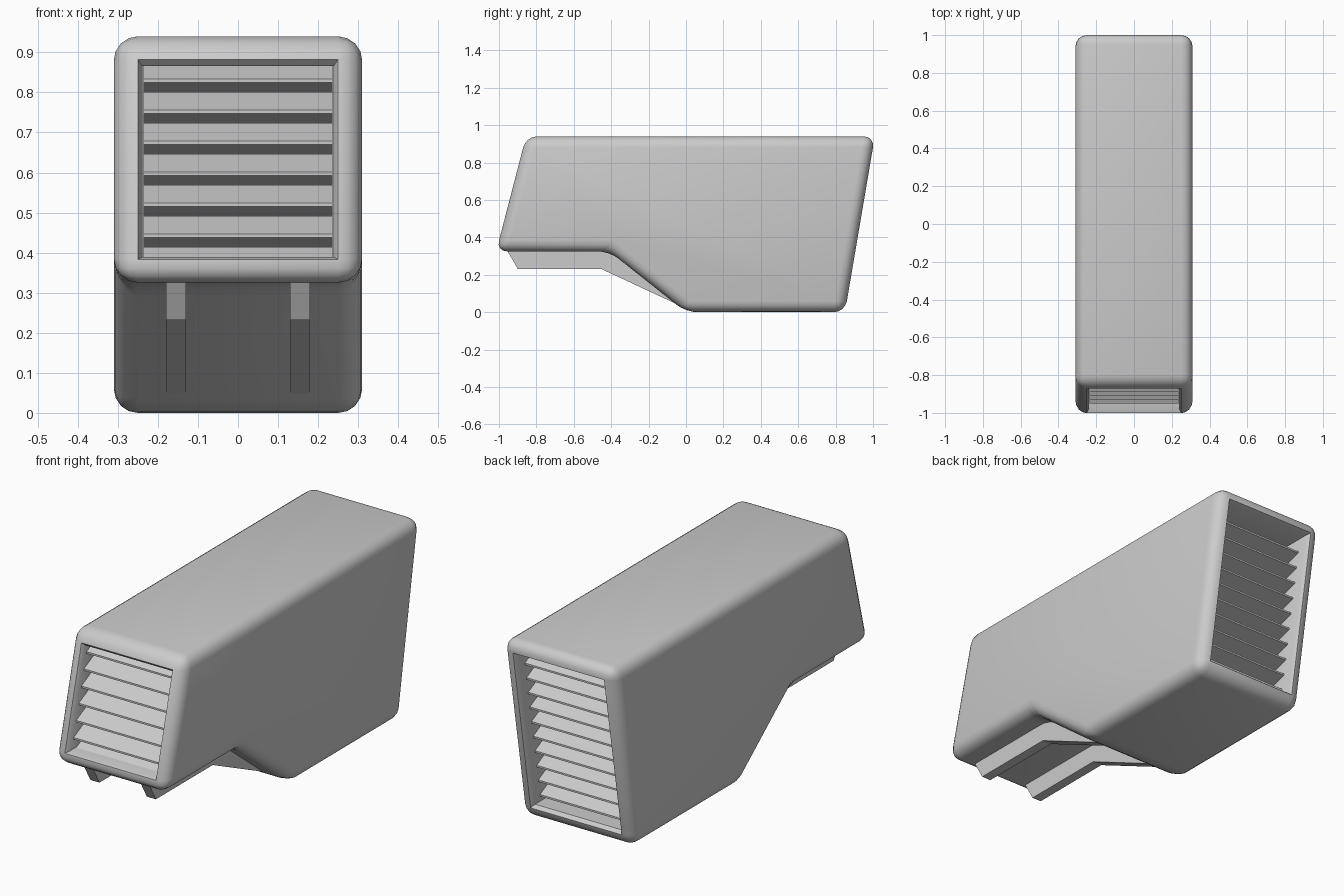
import bpy, bmesh, math
from mathutils import Vector

if "Cube" in bpy.data.objects:
    bpy.data.objects.remove(bpy.data.objects["Cube"], do_unlink=True)

grey = bpy.data.materials.new("light_grey")
grey.use_nodes = True
grey.diffuse_color = (0.6, 0.6, 0.6, 1)
grey.node_tree.nodes["Principled BSDF"].inputs["Base Color"].default_value = (0.6, 0.6, 0.6, 1)


def add_prism(bm, profile, x0, x1):
    """Extrude a (y, z) outline from x0 to x1."""
    near = bm.faces.new([bm.verts.new((x0, y, z)) for y, z in profile])
    ext = bmesh.ops.extrude_face_region(bm, geom=[near])["geom"]
    verts = [g for g in ext if isinstance(g, bmesh.types.BMVert)]
    bmesh.ops.translate(bm, verts=verts, vec=(x1 - x0, 0, 0))
    bmesh.ops.recalc_face_normals(bm, faces=bm.faces)


def finish(bm, name, smooth=False):
    mesh = bpy.data.meshes.new(name)
    bm.to_mesh(mesh)
    bm.free()
    mesh.materials.append(grey)
    if smooth:
        mesh.shade_smooth()
        mesh.set_sharp_from_angle(angle=math.radians(35))
    obj = bpy.data.objects.new(name, mesh)
    bpy.context.collection.objects.link(obj)
    return obj


# Slanted ends of the housing, as y for a given z
def front_y(z):
    return -1.015 + 0.26 * (z - 0.325)


def rear_y(z):
    return 0.85 + 0.17 * z


TOP, STEP, HALF = 0.94, 0.325, 0.31

# Housing: stepped side outline with rounded edges
bm = bmesh.new()
add_prism(bm, [(front_y(STEP), STEP), (front_y(TOP), TOP), (rear_y(TOP), TOP),
               (rear_y(0), 0), (0, 0), (-0.41, STEP)], -HALF, HALF)
bmesh.ops.bevel(bm, geom=bm.edges[:], offset=0.06, offset_type='OFFSET',
                segments=4, profile=0.5, affect='EDGES', clamp_overlap=True)
bmesh.ops.recalc_face_normals(bm, faces=bm.faces)


# Louvre openings: bevelled lip, then a straight recess
def cut_opening(direction, lip_depth, depth):
    side = Vector((0, direction, 0))
    face = max((f for f in bm.faces if f.normal.dot(side) > 0.9),
               key=lambda f: f.calc_area())
    bmesh.ops.inset_region(bm, faces=[face], thickness=0.016, depth=-lip_depth)
    new = bmesh.ops.extrude_discrete_faces(bm, faces=[face])["faces"]
    bmesh.ops.translate(bm, verts=new[0].verts[:], vec=side * -depth)


cut_opening(-1, 0.02, 0.13)
cut_opening(1, 0.02, 0.16)
finish(bm, "housing", smooth=True)


# Louvre slats: thin outer edge, widening inwards to meet the next slat
def add_slats(name, end_y, inward, setback, first, count):
    bm = bmesh.new()
    pitch, run = 0.0775, 0.09
    for i in range(count):
        z = first + i * pitch
        y = end_y(z) + inward * setback
        add_prism(bm, [(y, z), (y, z + 0.009),
                       (y + inward * run, z + 0.0535),
                       (y + inward * run, z - 0.024)], -0.236, 0.236)
    return finish(bm, name)


add_slats("front_slats", front_y, 1, 0.035, 0.36, 7)
add_slats("rear_slats", rear_y, -1, 0.06, 0.1, 10)

# Mounting runners under the front overhang
for name, x in (("left_runner", 0.155), ("right_runner", -0.155)):
    bm = bmesh.new()
    add_prism(bm, [(-0.965, 0.345), (-0.9, 0.232), (-0.455, 0.232),
                   (0, 0.02), (0, 0.1), (-0.38, 0.36)], x - 0.025, x + 0.025)
    finish(bm, name)
